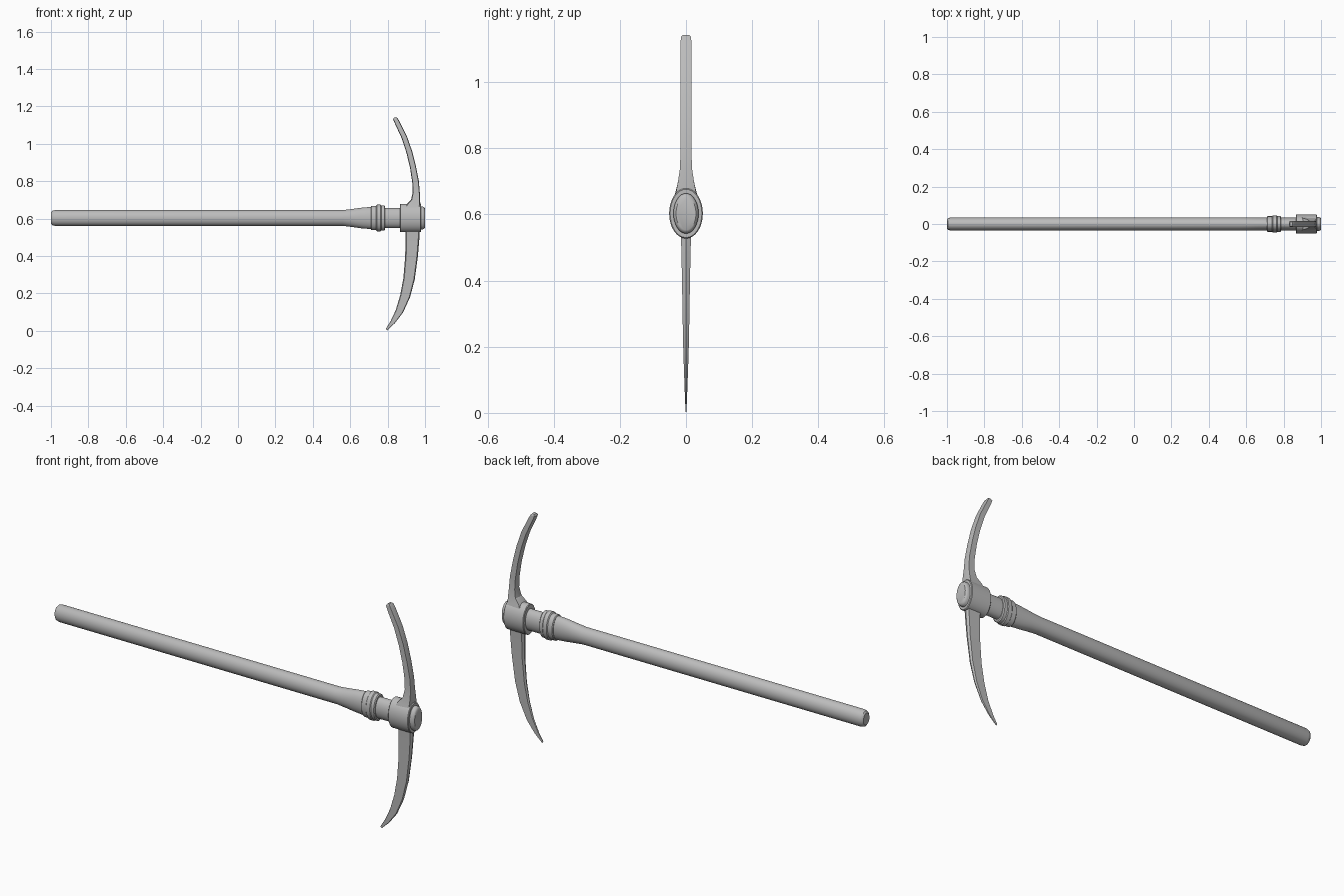
import bpy, bmesh, math
from mathutils import Vector

cube = bpy.data.objects.get("Cube")
if cube:
    bpy.data.objects.remove(cube, do_unlink=True)

AXIS_Z = 0.603
grey = bpy.data.materials.new("plain grey")
grey.use_nodes = True
colour = (0.5, 0.5, 0.5, 1)
grey.diffuse_color = colour
grey.node_tree.nodes["Principled BSDF"].inputs["Base Color"].default_value = colour


def loft(name, rings, angle):
    """Skin a list of equal-sized point loops and cap both ends."""
    bm = bmesh.new()
    loops = [[bm.verts.new(p) for p in ring] for ring in rings]
    n = len(loops[0])
    for a, b in zip(loops, loops[1:]):
        for i in range(n):
            j = (i + 1) % n
            bm.faces.new((a[i], a[j], b[j], b[i]))
    bm.faces.new(loops[0])
    bm.faces.new(loops[-1])
    bmesh.ops.recalc_face_normals(bm, faces=bm.faces)
    mesh = bpy.data.meshes.new(name)
    bm.to_mesh(mesh)
    bm.free()
    mesh.materials.append(grey)
    obj = bpy.data.objects.new(name, mesh)
    bpy.context.collection.objects.link(obj)
    bpy.ops.object.select_all(action='DESELECT')
    obj.select_set(True)
    bpy.context.view_layer.objects.active = obj
    bpy.ops.object.shade_smooth_by_angle(angle=math.radians(angle))
    return obj


def oval_rod(name, profile, sides=32):
    """Elliptical rod along x; profile rows are x, y radius, z radius."""
    turn = [2 * math.pi * i / sides for i in range(sides)]
    loft(name, [[Vector((x, ry * math.cos(t), AXIS_Z + rz * math.sin(t))) for t in turn]
                for x, ry, rz in profile], 35)


def blade(name, stations):
    """Curved blade; rows are inner x, inner z, outer x, outer z, half thickness."""
    rings = []
    for xi, zi, xo, zo, h in stations:
        inner, outer = Vector((xi, 0, zi)), Vector((xo, 0, zo))
        side = Vector((0, h, 0))
        a, b = inner.lerp(outer, 0.08), inner.lerp(outer, 0.92)
        rings.append([inner, a + side, b + side, outer, b - side, a - side])
    loft(name, rings, 25)


# Wooden shaft with rounded butt and flared shoulder
oval_rod("handle", [(-1, .024, .03), (-.994, .031, .038), (-.98, .035, .042),
                    (.56, .035, .042), (.61, .035, .048), (.66, .035, .055),
                    (.72, .036, .06), (.78, .036, .06)])

# Stepped collar
oval_rod("collar", [(.71, .038, .062), (.714, .042, .065), (.738, .042, .065),
                    (.742, .046, .071), (.762, .046, .071), (.766, .043, .067),
                    (.782, .043, .067), (.786, .038, .062)])

# Neck running through the eye, ending in a rounded plug
oval_rod("neck", [(.77, .034, .053), (.96, .034, .053)])
oval_rod("end_plug", [(.95, .038, .061), (.988, .038, .061), (.996, .035, .057),
                      (1, .03, .05)])

# Oval socket of the head
oval_rod("head_socket", [(.866, .048, .073), (.869, .051, .076),
                         (.975, .051, .076), (.978, .048, .073)])

# Upper blade, blunt tipped and widening into the socket
blade("upper_blade", [(.87, .62, .975, .62, .045), (.9, .675, .975, .668, .03),
                      (.925, .7, .974, .7, .024), (.934, .74, .972, .74, .018),
                      (.932, .79, .967, .8, .0165), (.92, .87, .951, .88, .0165),
                      (.901, .95, .931, .96, .0165), (.875, 1.03, .903, 1.04, .0165),
                      (.838, 1.11, .862, 1.122, .0165), (.829, 1.132, .852, 1.138, .015),
                      (.834, 1.14, .847, 1.143, .01)])

# Lower blade, tapering to a point
blade("lower_blade", [(.895, .58, .972, .58, .018), (.895, .51, .971, .51, .0145),
                      (.894, .4, .962, .4, .012), (.884, .28, .945, .275, .01),
                      (.867, .19, .92, .18, .008), (.843, .11, .882, .097, .005),
                      (.815, .05, .838, .04, .003), (.79, .01, .797, .002, .001)])
